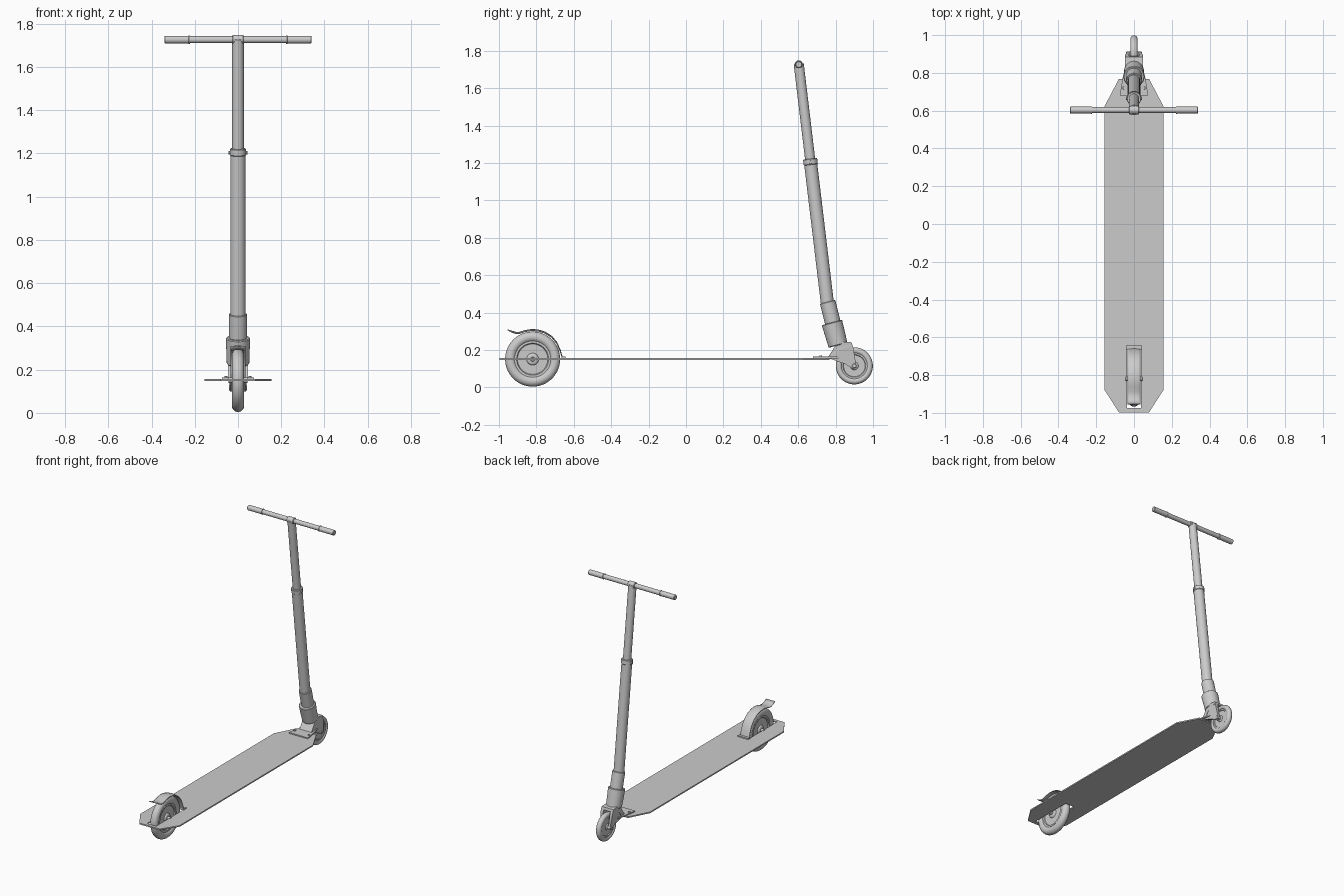
import bpy, bmesh, math
from mathutils import Vector, Matrix

if "Cube" in bpy.data.objects:
    bpy.data.objects.remove(bpy.data.objects["Cube"])

def finish(name, bm, smooth=True):
    bmesh.ops.recalc_face_normals(bm, faces=bm.faces)
    me = bpy.data.meshes.new(name)
    bm.to_mesh(me)
    bm.free()
    ob = bpy.data.objects.new(name, me)
    bpy.context.collection.objects.link(ob)
    bpy.ops.object.select_all(action='DESELECT')
    ob.select_set(True)
    bpy.context.view_layer.objects.active = ob
    if smooth:
        bpy.ops.object.shade_smooth_by_angle(angle=math.radians(35))
    return ob

def lathe(name, profile, origin, axis, closed=False, steps=48):
    """Revolve (radius, height) pairs about an axis through origin."""
    bm = bmesh.new()
    rot = Vector(axis).to_track_quat('Z', 'Y').to_matrix().to_4x4()
    vs = [bm.verts.new((r, 0, h)) for r, h in profile]
    n = len(vs)
    es = [bm.edges.new((vs[i], vs[(i + 1) % n])) for i in range(n if closed else n - 1)]
    bmesh.ops.spin(bm, geom=vs + es, cent=(0, 0, 0), axis=(0, 0, 1),
                   angle=2 * math.pi, steps=steps, use_duplicate=False)
    bmesh.ops.remove_doubles(bm, verts=bm.verts, dist=1e-5)
    bm.transform(Matrix.Translation(origin) @ rot)
    return finish(name, bm)

def tube(name, a, b, r, r2=None, c=0.003, steps=40):
    """Capped cylinder between two points with small chamfers."""
    a, b = Vector(a), Vector(b)
    L, r2 = (b - a).length, r if r2 is None else r2
    return lathe(name, [(0, 0), (r - c, 0), (r, c), (r2, L - c), (r2 - c, L), (0, L)],
                 a, b - a, steps=steps)

def prism(name, pts, lo, hi, plane='XY'):
    """Extrude a polygon along z (XY) or along x (YZ)."""
    bm = bmesh.new()
    place = (lambda p, d: (p[0], p[1], d)) if plane == 'XY' else (lambda p, d: (d, p[0], p[1]))
    f = bm.faces.new([bm.verts.new(place(p, lo)) for p in pts])
    ext = bmesh.ops.extrude_face_region(bm, geom=[f])['geom']
    bmesh.ops.translate(bm, verts=[v for v in ext if isinstance(v, bmesh.types.BMVert)],
                        vec=(0, 0, hi - lo) if plane == 'XY' else (hi - lo, 0, 0))
    return finish(name, bm, False)

# Deck with clipped corners and a wheel slot
half = [(0.08, -0.997), (0.155, -0.88), (0.155, 0.625), (0.08, 0.768)]
deck = prism("deck", half + [(-x, y) for x, y in reversed(half)], 0.147, 0.156)
slot = prism("slot_cutter", [(-.036, -.974), (.036, -.974), (.036, -.66), (-.036, -.66)], 0.1, 0.2)
slot.hide_render = True
mod = deck.modifiers.new("slot", 'BOOLEAN')
mod.operation, mod.object, mod.solver = 'DIFFERENCE', slot, 'EXACT'
bpy.context.view_layer.objects.active = deck
bpy.ops.object.modifier_apply(modifier="slot")
bpy.data.objects.remove(slot)

# Wheels: rounded tyre, recessed rim, hub
def wheel(name, y, z, R, ri, w, axle):
    mid, hr = (R + ri) / 2, (R - ri) / 2
    tyre = [(mid + hr * math.cos(t), w * math.sin(t))
            for t in (2 * math.pi * i / 20 for i in range(20))]
    lathe(name + "_tyre", tyre, (0, y, z), (1, 0, 0), closed=True, steps=64)
    h = w * 0.45
    side = [(0, w * .8), (R * .17, w * .8), (R * .2, w * .7), (R * .22, h),
            (ri * .9, h), (ri * .95, w * .7), (ri + .007, w * .7)]
    lathe(name + "_rim", side + [(r, -d) for r, d in reversed(side)], (0, y, z), (1, 0, 0), steps=64)
    tube(name + "_axle", (-axle, y, z), (axle, y, z), 0.012, c=0.002, steps=20)

wheel("rear_wheel", -0.82, 0.151, 0.147, 0.09, 0.028, 0.045)
wheel("front_wheel", 0.9, 0.115, 0.099, 0.064, 0.019, 0.042)

# Rear fender brake: curved strip
path = [(-.643, .158), (-.662, .16), (-.672, .195), (-.69, .236), (-.718, .27), (-.754, .293),
        (-.79, .304), (-.825, .307), (-.86, .301), (-.888, .292), (-.91, .291),
        (-.932, .298), (-.954, .311)]
bm = bmesh.new()
rows = [[bm.verts.new((x, y, z + .006 * (1 - (x / .035) ** 2) * (0 < i < 12) - .003))
         for x in (-.035, -.025, 0, .025, .035)] for i, (y, z) in enumerate(path)]
for a, b in zip(rows, rows[1:]):
    for i in range(4):
        bm.faces.new((a[i], a[i + 1], b[i + 1], b[i]))
fender = finish("rear_fender", bm)
sol = fender.modifiers.new("thickness", 'SOLIDIFY')
sol.thickness, sol.offset = 0.005, 0
prism("fender_mount", [(-.042, -.665), (.042, -.665), (.042, -.643), (-.042, -.643)], .155, .164)

# Front mounting plate and bolts
plate = [(0.075, 0.68), (0.06, 0.775), (0.045, 0.83)]
prism("front_mount", plate + [(-x, y) for x, y in reversed(plate)], 0.155, 0.164)
for s in (-1, 1):
    tube("mount_bolt", (s * .056, .72, .160), (s * .056, .72, .170), .007, c=.001, steps=16)

# Fork: two side plates and a bridging crown
fork = [(.757, .158), (.80, .225), (.825, .243), (.885, .24), (.895, .21), (.912, .105), (.895, .098), (.85, .125)]
crown = [(.757, .158), (.80, .225), (.825, .245), (.885, .241), (.89, .224), (.82, .2), (.785, .152)]
for s in (-1, 1):
    p = prism("fork_side", fork, min(s * .026, s * .047), max(s * .026, s * .047), 'YZ')
    for v in p.data.vertices:
        if v.co.z < .13:
            v.co.x = s * (.024 if abs(v.co.x) < .035 else .036)
prism("fork_crown", crown, -.046, .046, 'YZ')

# Steering column
tube("head_tube", (0, .813, .225), (0, .78, .347), .052, .056, c=.004)
tube("folding_collar", (0, .79, .325), (0, .757, .457), .042)
top, low = Vector((0, .602, 1.735)), Vector((0, .757, .44))
on = lambda z: low.lerp(top, (z - low.z) / (top.z - low.z))
tube("lower_stem", low, on(1.215), .035)
tube("stem_clamp", on(1.19), on(1.222), .038)
tube("upper_stem", on(1.18), on(1.73), .027)
p = on(1.203)
tube("clamp_bolt", (-.043, p.y, p.z), (.043, p.y, p.z), .009, c=.001, steps=16)

# Handlebar with joint sleeve and grips
y, z = .603, 1.726
tube("handlebar", (-.338, y, z), (.338, y, z), .016, steps=32)
tube("bar_joint", (-.026, y, z), (.026, y, z), .022, steps=32)
for s in (-1, 1):
    tube("grip", (s * .225, y, z), (s * .34, y, z), .018, steps=32)
    tube("grip_ring", (s * .222, y, z), (s * .228, y, z), .02, c=.001, steps=32)
